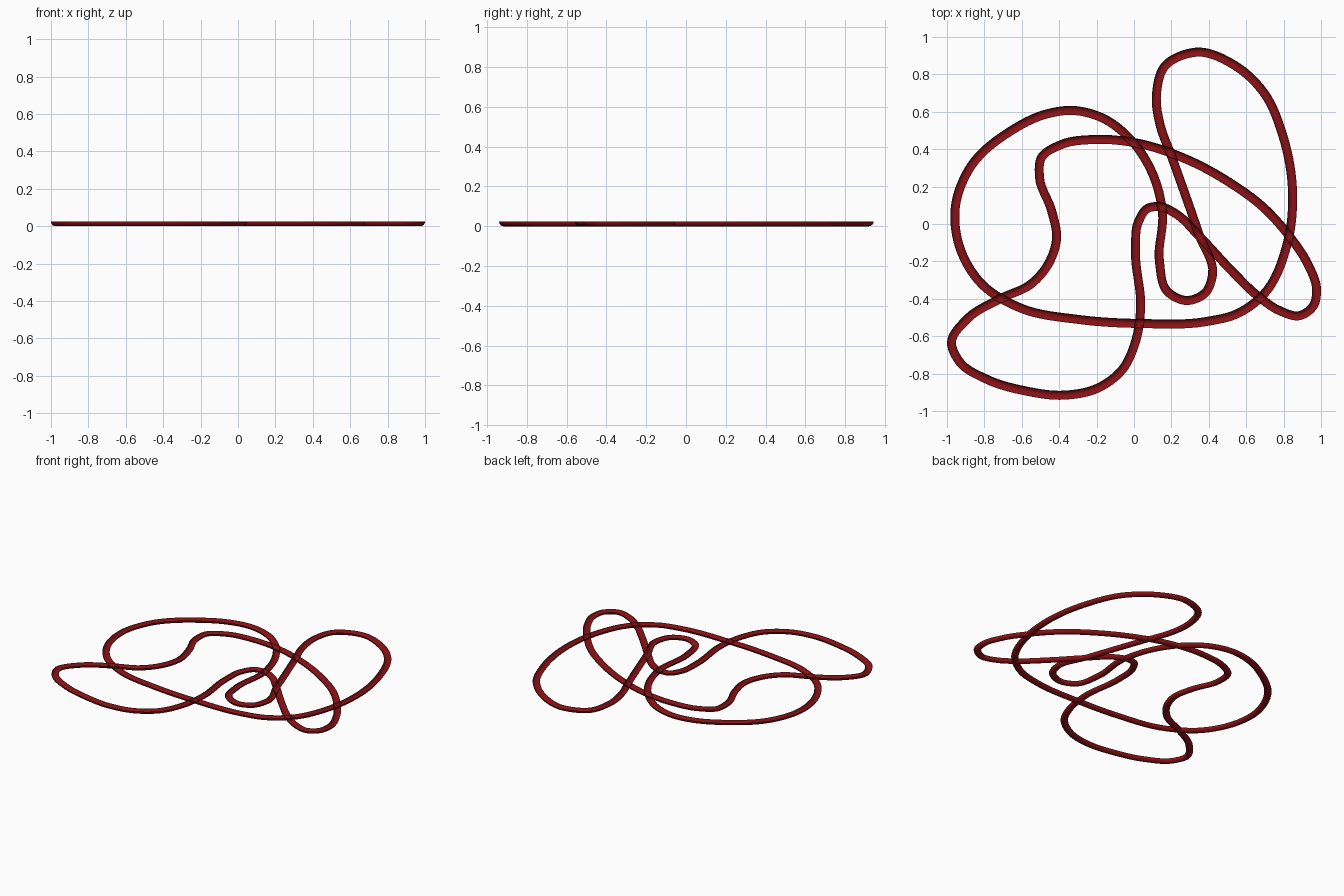
import bpy, bmesh, math
from mathutils import Vector

if "Cube" in bpy.data.objects:
    bpy.data.objects.remove(bpy.data.objects["Cube"])

R = 0.024        # tube radius
STEPS = 8        # samples per path span
SIDES = 8        # facets across the half-round section

# Centre line of the two interlaced loops, in plan (x, y)
UPPER = [(.334, .922), (.548, .845), (.698, .70), (.794, .481), (.848, .16),
         (.821, -.096), (.687, -.38), (.553, -.476), (.382, -.519), (.04, -.529),
         (-.291, -.508), (-.612, -.444), (-.816, -.316), (-.933, -.118),
         (-.955, .096), (-.869, .316), (-.655, .503), (-.479, .588),
         (-.324, .610), (-.163, .567), (-.013, .449), (.099, .273), (.152, .07),
         (.136, -.198), (.179, -.358), (.281, -.406), (.382, -.364),
         (.420, -.267), (.35, -.059), (.195, .38), (.142, .524), (.12, .695),
         (.163, .845)]
LOWER = [(-.003, .439), (-.211, .455), (-.388, .428), (-.495, .358),
         (-.505, .251), (-.441, .075), (-.414, -.075), (-.457, -.209),
         (-.548, -.316), (-.714, -.396), (-.89, -.503), (-.976, -.631),
         (-.933, -.733), (-.783, -.829), (-.586, -.888), (-.372, -.912),
         (-.2, -.877), (-.067, -.781), (.008, -.626), (.035, -.455),
         (.008, -.134), (.024, .016), (.072, .086), (.136, .096), (.222, .059),
         (.34, -.053), (.521, -.246), (.66, -.38), (.778, -.46), (.885, -.487),
         (.96, -.433), (.976, -.348), (.928, -.209), (.832, -.064),
         (.687, .096), (.511, .225), (.297, .342)]

red = bpy.data.materials.new("dark_red")
red.diffuse_color = (0.25, 0.006, 0.008, 1)
red.use_nodes = True
red.node_tree.nodes["Principled BSDF"].inputs["Base Color"].default_value = red.diffuse_color


def smooth_path(pts):
    """Closed cubic through the points, tangents weighted by chord length."""
    p = [Vector(q) for q in pts]
    n = len(p)
    d = [(p[(i + 1) % n] - p[i]).length for i in range(n)]
    tan = []
    for i in range(n):
        a, b = d[i - 1], d[i]
        s0 = (p[i] - p[i - 1]) / a
        s1 = (p[(i + 1) % n] - p[i]) / b
        tan.append((s0 * b + s1 * a) / (a + b))
    out = []
    for i in range(n):
        j = (i + 1) % n
        for k in range(STEPS):
            t = k / STEPS
            h = t * t * (3 - 2 * t)
            pos = (p[i] * (1 - h) + p[j] * h
                   + tan[i] * d[i] * t * (1 - t) ** 2
                   - tan[j] * d[i] * t * t * (1 - t))
            out.append((pos, tan[i].lerp(tan[j], t).normalized()))
    return out


def half_pipe(name, pts):
    """Sweep an open half-round section, round side down, along the loop."""
    bm = bmesh.new()
    rings = []
    for pos, t in smooth_path(pts):
        side = Vector((t.y, -t.x))
        ring = []
        for k in range(SIDES + 1):
            a = math.pi * k / SIDES
            q = pos + side * (R * math.cos(a))
            ring.append(bm.verts.new((q.x, q.y - 0.003, R - R * math.sin(a))))
        rings.append(ring)
    for i, a in enumerate(rings):
        b = rings[(i + 1) % len(rings)]
        for k in range(SIDES):
            f = bm.faces.new((a[k], a[k + 1], b[k + 1], b[k]))
            f.normal_update()
            f.smooth = True
    # round side faces outward (down)
    if sum(f.normal.z for f in bm.faces) > 0:
        bmesh.ops.reverse_faces(bm, faces=bm.faces[:])
    me = bpy.data.meshes.new(name)
    bm.to_mesh(me)
    bm.free()
    me.materials.append(red)
    ob = bpy.data.objects.new(name, me)
    bpy.context.collection.objects.link(ob)


half_pipe("upper_loop", UPPER)
half_pipe("lower_loop", LOWER)
